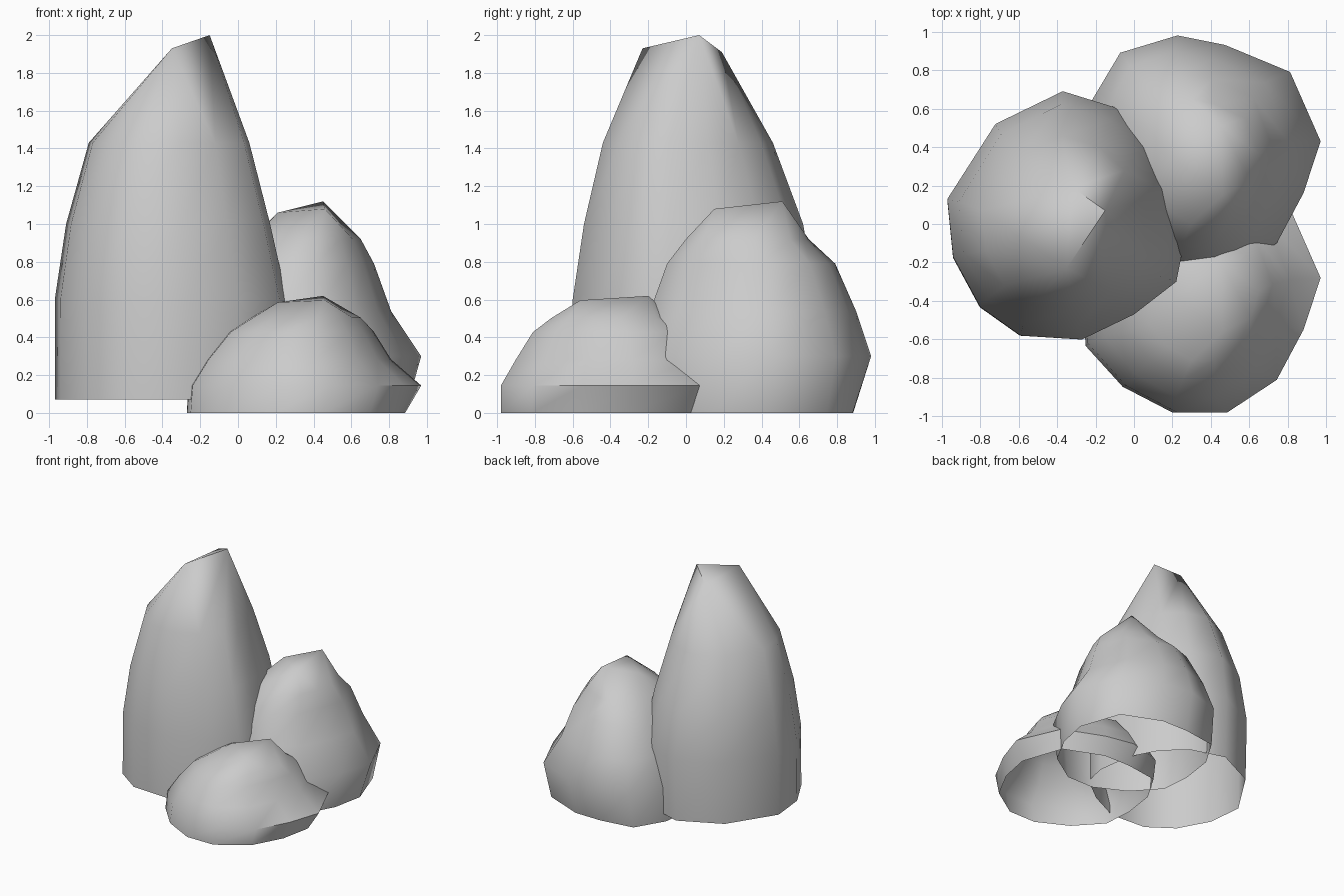
import bpy, bmesh, math
from mathutils import Vector

if "Cube" in bpy.data.objects:
    bpy.data.objects.remove(bpy.data.objects["Cube"])


def rock(name, outline, rings, crown, base_limit=9.0, zs=1.0, dz=0.0, dy=0.0):
    """Loft one outline through rings (z, x0, x1, y0, y1), closing on a tilted
    triangular crown; the base stays open."""
    xs, ys = [p[0] for p in outline], [p[1] for p in outline]
    uv = [((x - min(xs)) / (max(xs) - min(xs)), (y - min(ys)) / (max(ys) - min(ys)))
          for x, y in outline]
    bm = bmesh.new()

    def vert(x, y, z):
        return bm.verts.new((x, y + dy, max(0, z * zs + dz)))

    loops = []
    for i, (z, x0, x1, y0, y1) in enumerate(rings):
        limit = base_limit if i == 0 else 9.0
        loops.append([vert(min(limit, x0 + u * (x1 - x0)), min(limit, y0 + v * (y1 - y0)), z)
                      for u, v in uv])
    # Each outline point runs up to the crown corner facing its way
    tops = [vert(*c) for c in crown]
    mid = Vector((sum(c[0] for c in crown) / 3, sum(c[1] for c in crown) / 3))
    dirs = [(Vector(c[:2]) - mid) for c in crown]
    loops.append([tops[max(range(3), key=lambda k: dirs[k].dot(Vector((u - .5, v - .5))))]
                  for u, v in uv])
    n = len(outline)
    for a, b in zip(loops, loops[1:]):
        for i in range(n):
            j = (i + 1) % n
            ring = (a[i], a[j], b[j]) if b[i] is b[j] else (a[i], a[j], b[j], b[i])
            bm.faces.new(ring)
    bm.faces.new(tops)
    bmesh.ops.recalc_face_normals(bm, faces=bm.faces)
    mesh = bpy.data.meshes.new(name)
    bm.to_mesh(mesh)
    bm.free()
    ob = bpy.data.objects.new(name, mesh)
    bpy.context.collection.objects.link(ob)
    bpy.ops.object.select_all(action='DESELECT')
    ob.select_set(True)
    bpy.context.view_layer.objects.active = ob
    bpy.ops.object.shade_smooth_by_angle(angle=math.radians(50))


# Tall rock
tall_outline = [(-.37, .69), (-.72, .52), (-.97, .13), (-.94, -.17), (-.80, -.43),
                (-.59, -.58), (-.27, -.60), (0, -.47), (.22, -.30), (.26, -.1),
                (.22, .2), (.1, .43), (-.08, .60)]
rock("tall_rock", tall_outline,
     [(.07, -.97, .25, -.60, .67), (.6, -.97, .26, -.60, .69), (1.0, -.91, .17, -.54, .62),
      (1.43, -.79, .06, -.44, .46)],
     [(-.35, -.23, 1.93), (-.15, .07, 2.0), (-.32, .19, 1.91)])

# Medium rock, and the low rock with the same shape, flattened and moved forward
outline = [(.97, .43), (.81, .79), (.47, .93), (.22, .98), (-.08, .89), (-.23, .64),
           (-.27, .35), (-.25, .09), (-.05, -.13), (.22, -.27), (.48, -.27),
           (.74, -.10), (.88, .16)]
rings = [(0, -.27, .92, -.27, .93), (.3, -.26, .97, -.27, .98), (.54, -.17, .81, -.19, .90),
         (.79, -.05, .72, -.10, .79), (.92, .07, .65, 0, .65)]
crown = [(.45, .51, 1.12), (.46, .15, 1.08), (.21, .33, 1.06)]
rock("medium_rock", outline, rings, crown, base_limit=.885)
rock("low_rock", outline, rings, crown, base_limit=.885, zs=.579, dz=-.029, dy=-.71)
